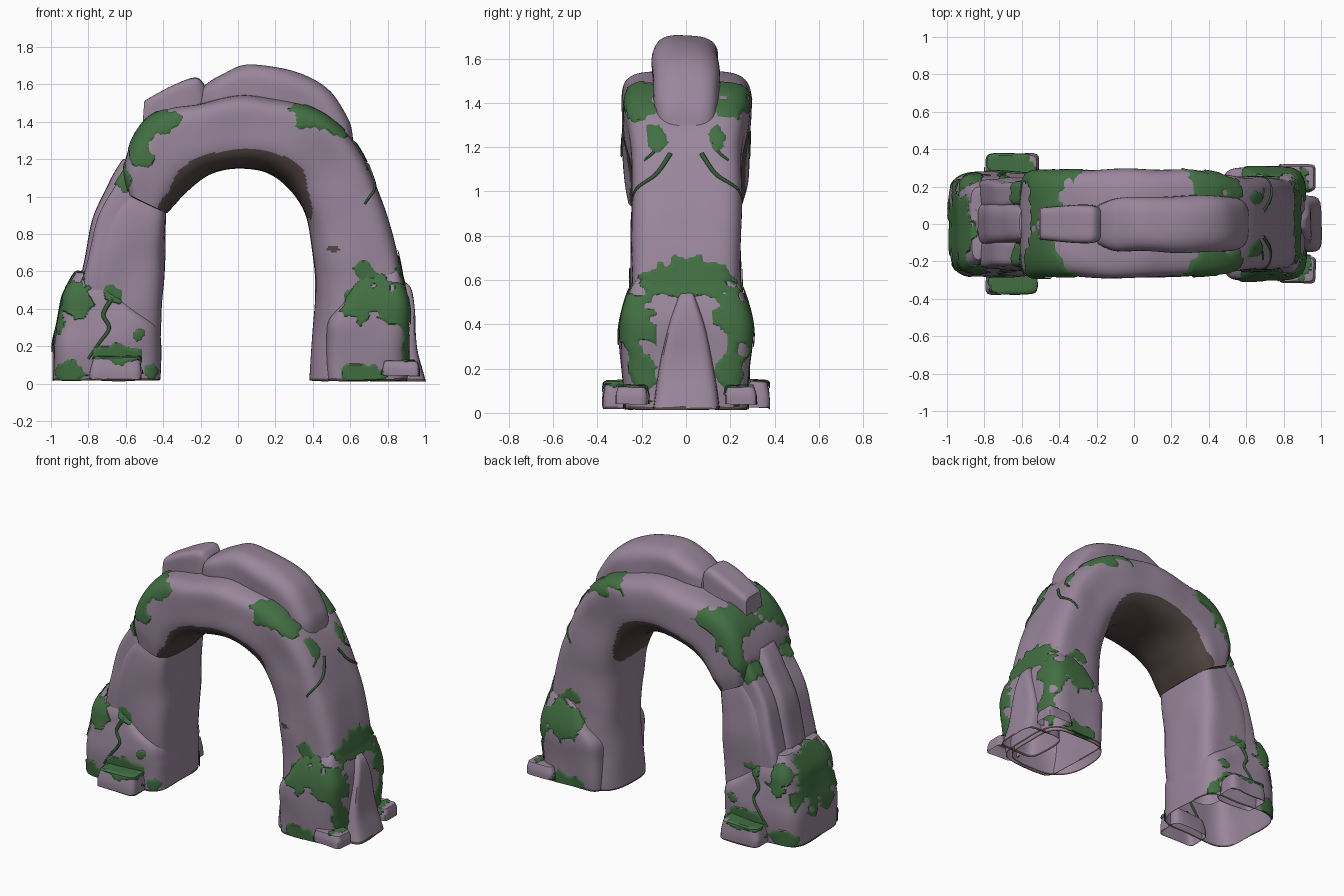
import bpy, bmesh, math
from mathutils import Vector, noise

if "Cube" in bpy.data.objects:
    bpy.data.objects.remove(bpy.data.objects["Cube"])


def material(name, rgb):
    m = bpy.data.materials.new(name)
    m.use_nodes = True
    m.diffuse_color = (*rgb, 1)
    m.node_tree.nodes["Principled BSDF"].inputs["Base Color"].default_value = (*rgb, 1)
    return m


STONE = material("mauve stone", (0.32, 0.24, 0.33))
MOSS = material("green moss", (0.055, 0.16, 0.055))
SOIL = material("dark brown underside", (0.085, 0.062, 0.056))
VINE = material("dark green vine", (0.035, 0.105, 0.036))

# Moss patches: centre and radii, mirrored front to back
PATCHES = [
    ((-.52, .14, 1.40), (.14, .15, .12)), ((-.53, .27, 1.30), (.09, .1, .15)),
    ((-.41, .26, 1.41), (.15, .12, .07)), ((.42, .24, 1.44), (.16, .08, .1)),
    ((.43, .17, 1.48), (.14, .08, .07)), ((.52, .2, 1.37), (.08, .08, .07)),
    ((.65, .14, 1.24), (.06, .045, .09)), ((.71, .27, .45), (.15, .12, .12)),
    ((.67, .26, .61), (.07, .1, .05)), ((.87, .0, .61), (.1, .23, .1)),
    ((.88, .24, .42), (.1, .12, .13)), ((.91, .22, .18), (.045, .09, .15)),
    ((.66, .28, .05), (.14, .08, .06)), ((-.88, .26, .47), (.1, .12, .11)),
    ((-.93, .0, .53), (.1, .18, .11)), ((-.97, .06, .37), (.08, .14, .18)),
    ((-.97, .2, .32), (.06, .08, .06)), ((-.91, .27, .07), (.12, .08, .06)),
    ((-.66, .27, .48), (.065, .08, .05)), ((-.53, .27, .26), (.045, .05, .032)),
    ((-.64, .27, .19), (.045, .05, .03)), ((-.65, .31, .15), (.17, .12, .05)),
    ((-.46, .26, .06), (.05, .1, .05)), ((-.62, .2, 1.10), (.06, .1, .08)),
]


def inside(p, c, r, wobble=0):
    d = [(a - b) / s for a, b, s in zip(p, c, r)]
    return max(map(abs, d)) < 1.6 and math.hypot(*d) + wobble < 1


def is_mossy(p):
    wobble = 0.5 * noise.noise(p * 13) + 0.25 * noise.noise(p * 30)
    q = (p.x, abs(p.y), p.z)
    return any(inside(q, c, r, wobble) for c, r in PATCHES)


def spline(rows, t):
    """Catmull-Rom interpolation through equal length tuples."""
    i = min(int(t), len(rows) - 2)
    f = t - i
    b, c = rows[i], rows[i + 1]
    a = rows[i - 1] if i else b
    d = rows[i + 2] if i + 2 < len(rows) else c
    return [q + .5 * f * (r - p + f * (2 * p - 5 * q + 4 * r - s + f * (3 * (q - r) + s - p)))
            for p, q, r, s in zip(a, b, c, d)]


def add_object(name, bm, materials):
    me = bpy.data.meshes.new(name)
    bm.to_mesh(me)
    bm.free()
    for m in materials:
        me.materials.append(m)
    ob = bpy.data.objects.new(name, me)
    bpy.context.collection.objects.link(ob)
    bpy.ops.object.select_all(action='DESELECT')
    ob.select_set(True)
    bpy.context.view_layer.objects.active = ob
    bpy.ops.object.shade_smooth_by_angle(angle=math.radians(35))
    return ob


def grow_moss(name, bm):
    """Thin raised skin over the mossy faces, with softened outline."""
    skin = bm.copy()
    skin.normal_update()
    bare = [f for f in skin.faces if not is_mossy(f.calc_center_median())]
    if len(bare) == len(skin.faces):
        skin.free()
        return
    normals = {v: v.normal.copy() for v in skin.verts}
    bmesh.ops.delete(skin, geom=bare, context='FACES')
    rim = [v for v in skin.verts if v.is_boundary]
    for _ in range(3):
        bmesh.ops.smooth_vert(skin, verts=rim, factor=.5,
                              use_axis_x=True, use_axis_y=True, use_axis_z=True)
    for v in skin.verts:
        v.co += normals[v] * (.004 if v.is_boundary else .009)
        v.co.z = max(v.co.z, .012)
    for f in skin.faces:
        f.material_index = 0
    add_object(name + "_moss", skin, [MOSS])


def boulder(name, stations, y=0, p_in=5, p_out=5, sides=56, steps=10, lump=.012,
            hollow=False, moss=True):
    """Loft rounded sections; a station is inner x, z, outer x, z, half width."""
    last = len(stations) - 1
    cap = [(0, s) for s in (.03, .2, .4, .6, .8, .93)]
    rings = [(0, 1)] if hollow else list(cap)
    rings += [(k / steps, 1) for k in range(1, last * steps)]
    rings += [(last, s) for _, s in reversed(cap)]
    bm = bmesh.new()
    loops = []
    for t, scale in rings:
        ix, iz, ox, oz, hw = spline(stations, t)
        loop = []
        for k in range(sides):
            a = math.tau * k / sides
            c, s = math.cos(a), math.sin(a)
            p = p_out if c > 0 else p_in
            r = scale / (abs(c) ** p + abs(s) ** p) ** (1 / p)
            u = r * c
            co = Vector(((ix + ox) / 2 + u * (ox - ix) / 2, y + r * s * hw,
                         (iz + oz) / 2 + u * (oz - iz) / 2))
            co += lump * noise.noise_vector(co * 4)
            co.z = max(co.z, .012)
            loop.append(bm.verts.new(co))
        loops.append(loop)
    for a, b in zip(loops, loops[1:]):
        for k in range(sides):
            j = (k + 1) % sides
            bm.faces.new((a[k], b[k], b[j], a[j]))
    bm.faces.new(loops[-1])
    if not hollow:
        bm.faces.new(loops[0])
    bmesh.ops.recalc_face_normals(bm, faces=bm.faces)
    # Brown on overhanging undersides, along the ground and in one small crack
    for f in bm.faces:
        mid = f.calc_center_median()
        if ((f.normal.z < -.3 and mid.z > .88) or mid.z < .027
                or inside(mid, (.51, -.24, .72), (.035, .1, .016))):
            f.material_index = 1
    if moss:
        grow_moss(name, bm)
    return add_object(name, bm, [STONE, SOIL])


def column(name, levels, **kw):
    """Upright boulder, open below; a level is z, x from, x to, half width."""
    return boulder(name, [(a, z, b, z, w) for z, a, b, w in levels], hollow=True, **kw)


def vine(name, points, stone, side, radius=.009):
    """Thin stem pressed onto the surface of a stone."""
    cu = bpy.data.curves.new(name, 'CURVE')
    cu.dimensions = '3D'
    cu.bevel_depth = radius
    cu.bevel_resolution = 1
    n = (len(points) - 1) * 6 + 1
    sp = cu.splines.new('POLY')
    sp.points.add(n - 1)
    for k in range(n):
        x, y, z = spline(points, k / 6)
        hit = stone.closest_point_on_mesh(Vector((x, y * side, z)))
        sp.points[k].co = (*hit[1], 1)
        sp.points[k].radius = 1 - .5 * k / n
    cu.materials.append(VINE)
    bpy.context.collection.objects.link(bpy.data.objects.new(name, cu))


# Main arch, from the left foot over the crown to the overhanging right end
arch = boulder("arch", [
    (.385, .012, .87, .012, .25), (.41, .40, .89, .42, .25), (.405, .65, .86, .66, .245),
    (.37, .86, .785, .93, .25), (.28, 1.03, .67, 1.21, .25), (.15, 1.13, .47, 1.43, .28),
    (.0, 1.15, .11, 1.54, .29), (-.15, 1.12, -.2, 1.50, .29),
    (-.27, 1.03, -.47, 1.42, .285), (-.34, .95, -.60, 1.19, .28),
    (-.38, .905, -.59, 1.01, .26)], p_in=2.8, p_out=5, sides=140, steps=20, hollow=True)

# Cap stones on the crown
boulder("large_cap_stone", [
    (-.2, 1.48, -.18, 1.59, .1), (-.1, 1.48, -.09, 1.65, .14), (.05, 1.48, .06, 1.705, .15),
    (.25, 1.43, .30, 1.665, .155), (.37, 1.36, .48, 1.57, .15), (.44, 1.28, .59, 1.42, .135),
    (.48, 1.21, .615, 1.29, .11), (.5, 1.18, .60, 1.24, .08)], p_out=3, moss=False)
boulder("small_cap_stone", [
    (-.51, 1.36, -.50, 1.51, .085), (-.35, 1.38, -.36, 1.59, .1),
    (-.22, 1.42, -.23, 1.635, .1), (-.16, 1.46, -.18, 1.60, .075)],
    p_out=6, lump=.005, moss=False)

# Right pillar with its outer ridges
column("right_pillar", [(.25, -.81, -.42, .225), (.4, -.82, -.405, .235), (.7, -.78, -.395, .245),
                        (.9, -.69, -.385, .24), (1.02, -.60, -.40, .22)])
column("right_middle_ridge", [(.4, -.86, -.6, .12), (.65, -.83, -.6, .115), (.88, -.78, -.56, .11),
                              (1.08, -.69, -.5, .1), (1.2, -.61, -.5, .08)], p_in=4, p_out=4)
for side, word in ((-1, "front"), (1, "back")):
    column(word + "_right_ridge", [(.4, -.84, -.6, .08), (.65, -.81, -.6, .08), (.88, -.75, -.55, .075),
                                   (1.06, -.66, -.5, .06), (1.15, -.6, -.5, .05)], y=side * .155)

# Right base with a sloping inner shoulder
right_base = column("right_base", [
    (.015, -.99, -.415, .26), (.2, -.985, -.42, .275), (.32, -.965, -.435, .27),
    (.40, -.95, -.54, .26), (.48, -.93, -.64, .245), (.60, -.87, -.71, .19)], sides=140, steps=18)

# Left base and its central wedge
left_base = column("left_base", [
    (.015, .47, .90, .275), (.2, .465, .91, .29), (.34, .475, .915, .3),
    (.44, .56, .91, .29), (.56, .64, .88, .25), (.62, .70, .86, .2)],
    p_in=7, sides=140, steps=18)
column("left_wedge", [(.012, .72, .995, .155), (.15, .72, .96, .135), (.38, .72, .95, .085),
                      (.5, .72, .93, .045), (.54, .72, .9, .03)], p_out=7, moss=False)
for side, word in ((-1, "front"), (1, "back")):
    # Flat stones at the feet
    column(word + "_right_slab", [(.02, -.79, -.51, .09), (.07, -.79, -.51, .09),
                                  (.14, -.77, -.52, .08)], y=side * .29, p_in=7, p_out=7)
    column(word + "_left_slab", [(.04, .78, .97, .07), (.08, .78, .97, .07),
                                 (.12, .79, .96, .06)], y=side * .25, p_in=7, p_out=7)
    # Creeping stems
    vine(word + "_upper_stem", [(.69, .07, 1.17), (.72, .13, 1.08), (.71, .2, 1.02),
                                (.68, .26, .96)], arch, side, .011)
    vine(word + "_short_stem", [(.66, .12, 1.22), (.68, .15, 1.17), (.69, .19, 1.14)], arch, side)
    vine(word + "_base_stem", [(-.66, .3, .48), (-.72, .3, .38), (-.69, .3, .3), (-.74, .3, .22),
                               (-.8, .3, .13)], right_base, side, .013)
